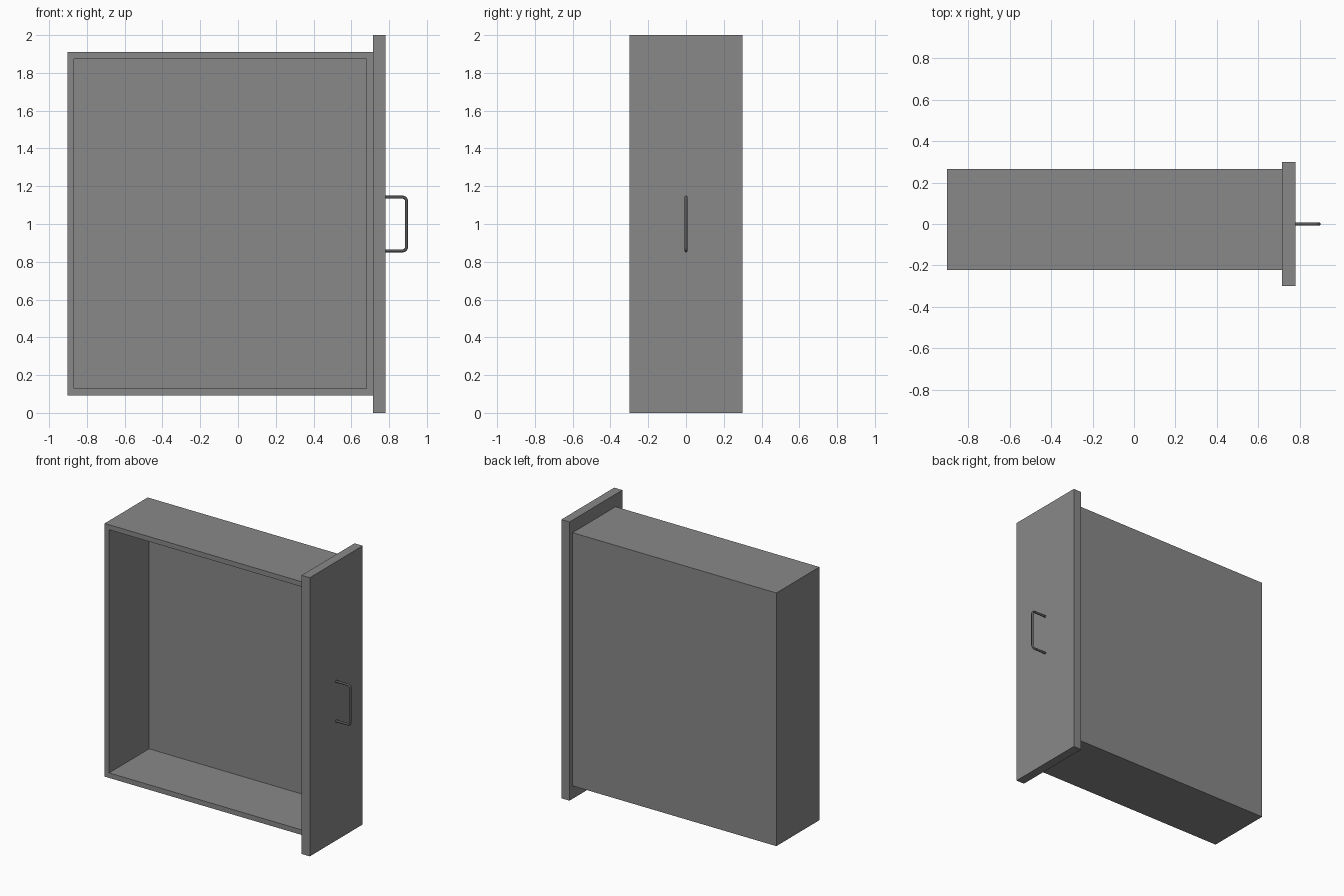
import bpy, bmesh
from math import sin, cos, pi, radians
from mathutils import Vector

if "Cube" in bpy.data.objects:
    bpy.data.objects.remove(bpy.data.objects["Cube"])


def material(name, grey):
    mat = bpy.data.materials.new(name)
    mat.diffuse_color = (grey, grey, grey, 1)
    mat.use_nodes = True
    mat.node_tree.nodes["Principled BSDF"].inputs["Base Color"].default_value = mat.diffuse_color
    return mat


grey_board = material("grey_board", 0.25)
dark_metal = material("dark_metal", 0.1)


def box(name, lo, hi):
    """Box object from its low and high corners."""
    bm = bmesh.new()
    bmesh.ops.create_cube(bm, size=1)
    for v in bm.verts:
        v.co = Vector([(a + b) / 2 + c * (b - a) for a, b, c in zip(lo, hi, v.co)])
    mesh = bpy.data.meshes.new(name)
    bm.to_mesh(mesh)
    bm.free()
    mesh.materials.append(grey_board)
    obj = bpy.data.objects.new(name, mesh)
    bpy.context.collection.objects.link(obj)
    return obj


# Drawer body: a tray whose open side faces the front
WALL = 0.036
DEPTH = 0.453
body = box("drawer_box", (-0.903, -0.223, 0.093), (0.715, 0.265, 1.91))
bm = bmesh.new()
bm.from_mesh(body.data)
bm.normal_update()
opening = min(bm.faces, key=lambda f: f.calc_center_median().y)
bmesh.ops.inset_region(bm, faces=[opening], thickness=WALL, use_even_offset=True)
result = bmesh.ops.extrude_face_region(bm, geom=[opening])
bmesh.ops.translate(bm, vec=(0, DEPTH, 0),
                    verts=[g for g in result["geom"] if isinstance(g, bmesh.types.BMVert)])
if opening.is_valid:
    bmesh.ops.delete(bm, geom=[opening], context="FACES_ONLY")
bmesh.ops.recalc_face_normals(bm, faces=bm.faces[:])
bm.to_mesh(body.data)
bm.free()

# Front panel
box("front_panel", (0.715, -0.3, 0), (0.78, 0.3, 2))

# Pull handle: round bar along a U path with rounded corners
R, BEND, X, MID, HALF = 0.008, 0.02, 0.892, 1.0, 0.142
upper = [(0.778, HALF)]
for i in range(7):
    a = pi / 2 * (1 - i / 6)
    upper.append((X - BEND + BEND * cos(a), HALF - BEND + BEND * sin(a)))
path = upper + [(x, -z) for x, z in reversed(upper)]
curve = bpy.data.curves.new("pull_handle", "CURVE")
curve.dimensions = "3D"
curve.bevel_depth = R
curve.bevel_resolution = 4
curve.use_fill_caps = True
curve.materials.append(dark_metal)
spline = curve.splines.new("POLY")
spline.points.add(len(path) - 1)
for p, (x, z) in zip(spline.points, path):
    p.co = (x, 0, MID + z, 1)
handle = bpy.data.objects.new("pull_handle", curve)
bpy.context.collection.objects.link(handle)
bpy.ops.object.select_all(action="DESELECT")
handle.select_set(True)
bpy.context.view_layer.objects.active = handle
bpy.ops.object.convert(target="MESH")
bpy.ops.object.shade_smooth_by_angle(angle=radians(40))
